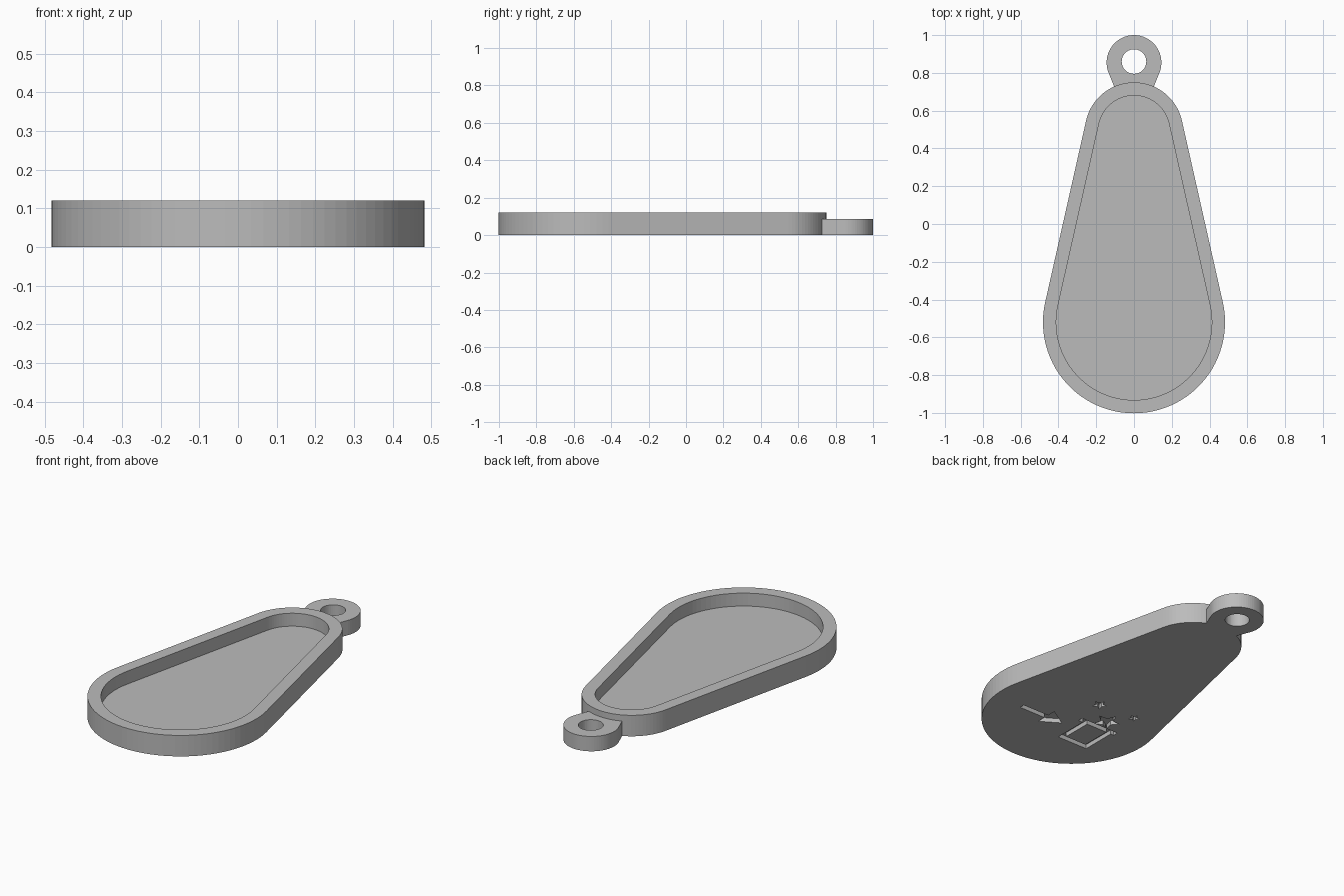
import bpy, bmesh
from math import sin, cos, pi, asin, radians

if "Cube" in bpy.data.objects:
    bpy.data.objects.remove(bpy.data.objects["Cube"])

grey = bpy.data.materials.new("plain_grey")
grey.diffuse_color = (0.50, 0.50, 0.50, 1)
grey.use_nodes = True
grey.node_tree.nodes["Principled BSDF"].inputs["Base Color"].default_value = grey.diffuse_color


def prism(name, outline, z0, z1):
    """Extrude a closed 2D outline from z0 to z1."""
    bm = bmesh.new()
    base = bm.faces.new([bm.verts.new((x, y, z0)) for x, y in outline])
    top = bmesh.ops.extrude_face_region(bm, geom=[base])
    verts = [v for v in top["geom"] if isinstance(v, bmesh.types.BMVert)]
    bmesh.ops.translate(bm, vec=(0, 0, z1 - z0), verts=verts)
    bmesh.ops.recalc_face_normals(bm, faces=bm.faces)
    mesh = bpy.data.meshes.new(name)
    bm.to_mesh(mesh)
    bm.free()
    mesh.materials.append(grey)
    obj = bpy.data.objects.new(name, mesh)
    bpy.context.collection.objects.link(obj)
    return obj


def combine(target, tool, operation):
    """Apply one boolean and discard the tool."""
    mod = target.modifiers.new(operation.lower(), "BOOLEAN")
    mod.operation, mod.solver, mod.object = operation, "EXACT", tool
    bpy.context.view_layer.objects.active = target
    bpy.ops.object.modifier_apply(modifier=mod.name)
    bpy.data.objects.remove(tool)


def arc(cx, cy, r, a0, a1, n):
    return [(cx + r * cos(a0 + (a1 - a0) * i / n), cy + r * sin(a0 + (a1 - a0) * i / n))
            for i in range(n + 1)]


def teardrop(inset):
    """Two round ends joined by tangent lines."""
    low_y, top_y, low_r, top_r = -0.52, 0.49, 0.482, 0.26
    t = asin((low_r - top_r) / (top_y - low_y))
    return (arc(0, top_y, top_r - inset, t, pi - t, 36)
            + arc(0, low_y, low_r - inset, pi - t, 2 * pi + t, 52))


def box(x0, x1, y0, y1):
    return [(x0, y0), (x1, y0), (x1, y1), (x0, y1)]


def star(cx, cy, r, turn=0):
    return [(cx + (r if i % 2 == 0 else r * 0.45) * cos(radians(90 + turn) + i * pi / 5),
             cy + (r if i % 2 == 0 else r * 0.45) * sin(radians(90 + turn) + i * pi / 5))
            for i in range(10)]


# Shallow tray with a raised rim
body = prism("tray_body", teardrop(0), 0, 0.12)

# Hanging tab: round end with a tapering neck running into the rim
tab = prism("hanging_tab", arc(0, 0.855, 0.145, radians(-21), radians(201), 44)
            + [(-0.094, 0.70), (0.094, 0.70)], 0, 0.085)
combine(body, tab, "UNION")

# Recess and hanging hole
combine(body, prism("recess", teardrop(0.07), 0.046, 0.2), "DIFFERENCE")
combine(body, prism("hole", arc(0, 0.86, 0.065, 0, 2 * pi * 39 / 40, 39), -0.1, 0.2), "DIFFERENCE")

# Engraved underside pictogram: arrow, open box with lid bar, and stars
engravings = [
    [(0.29, -0.603), (0.12, -0.603), (0.12, -0.655), (0.012, -0.588),
     (0.12, -0.521), (0.12, -0.573), (0.29, -0.573)],
    [(-0.07, -0.50), (-0.07, -0.715), (-0.265, -0.715), (-0.265, -0.50),
     (-0.235, -0.50), (-0.235, -0.685), (-0.10, -0.685), (-0.10, -0.50)],
    box(-0.285, -0.04, -0.51, -0.48),
    star(-0.168, -0.425, 0.075),
    star(-0.02, -0.31, 0.042),
    star(-0.252, -0.30, 0.032),
]
for outline in engravings:
    combine(body, prism("engraving", outline, -0.05, 0.025), "DIFFERENCE")

body.data.materials.clear()
body.data.materials.append(grey)
for p in body.data.polygons:
    p.material_index = 0
